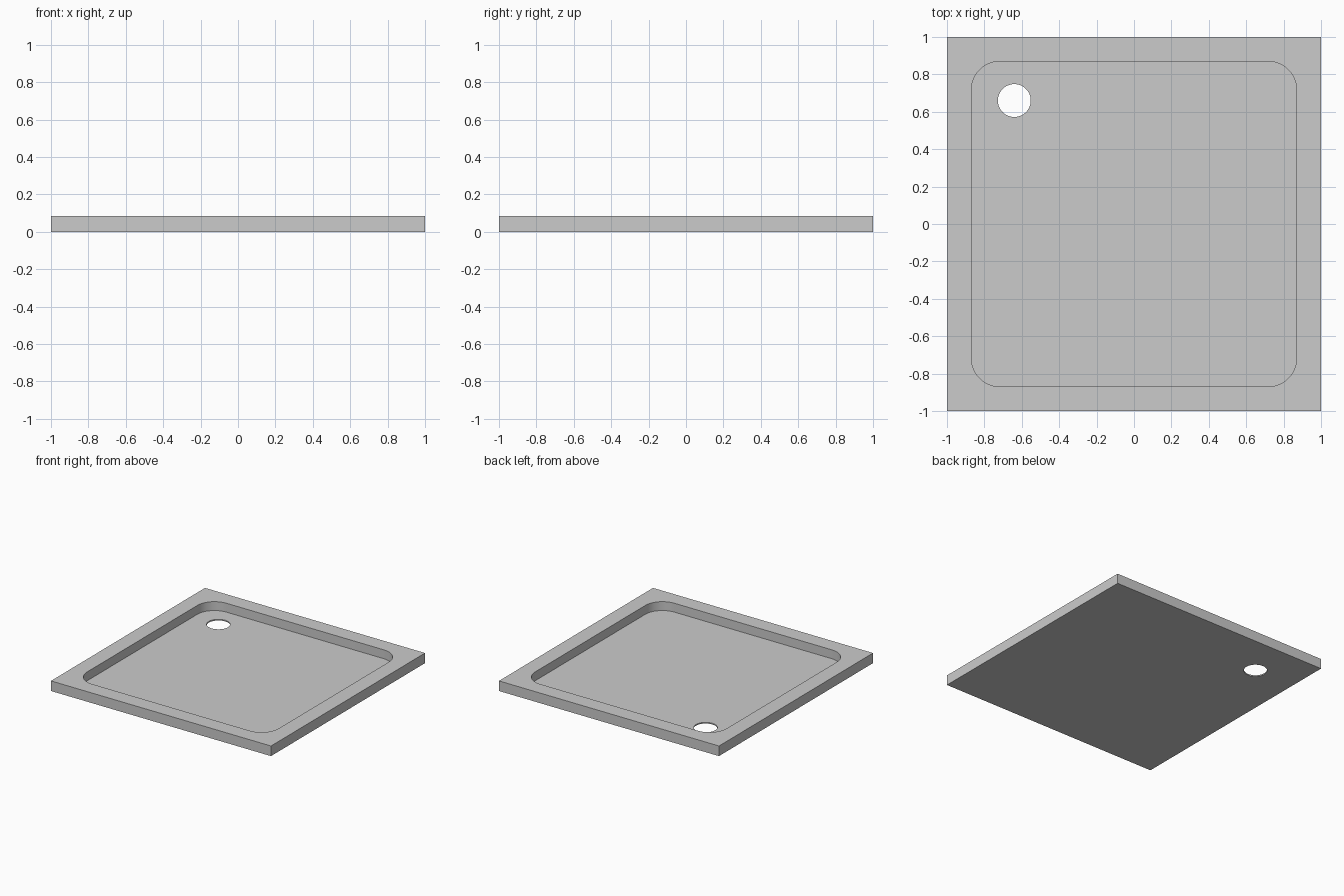
import bpy, bmesh
from math import sin, cos, pi, radians

if "Cube" in bpy.data.objects:
    bpy.data.objects.remove(bpy.data.objects["Cube"])

HEIGHT = 0.083
FLOOR = 0.01
BASIN, CORNER = 0.87, 0.155
DRAIN_X, DRAIN_Y, DRAIN_R = -0.64, 0.66, 0.088


def rounded_square(half, radius, steps=12):
    """Outline of a square with rounded corners, counter-clockwise."""
    c = half - radius
    pts = []
    for i, (sx, sy) in enumerate([(1, 1), (-1, 1), (-1, -1), (1, -1)]):
        for k in range(steps + 1):
            a = pi / 2 * (i + k / steps)
            pts.append((sx * c + radius * cos(a), sy * c + radius * sin(a)))
    return pts


def circle(cx, cy, r, n=48):
    return [(cx + r * cos(2 * pi * i / n), cy + r * sin(2 * pi * i / n)) for i in range(n)]


def prism(name, outline, z0, z1):
    """Solid made by raising a flat outline from z0 to z1."""
    bm = bmesh.new()
    base = bm.faces.new([bm.verts.new((x, y, z0)) for x, y in outline])
    top = bmesh.ops.extrude_face_region(bm, geom=[base], use_keep_orig=True)
    verts = [g for g in top["geom"] if isinstance(g, bmesh.types.BMVert)]
    bmesh.ops.translate(bm, verts=verts, vec=(0, 0, z1 - z0))
    bmesh.ops.recalc_face_normals(bm, faces=bm.faces)
    mesh = bpy.data.meshes.new(name)
    bm.to_mesh(mesh)
    bm.free()
    obj = bpy.data.objects.new(name, mesh)
    bpy.context.collection.objects.link(obj)
    return obj


# Square slab
tray = prism("shower_tray", [(-1, -1), (1, -1), (1, 1), (-1, 1)], 0, HEIGHT)

# Recessed basin and drain hole
cutters = [
    prism("basin_cutter", rounded_square(BASIN, CORNER), FLOOR, HEIGHT + 0.1),
    prism("drain_cutter", circle(DRAIN_X, DRAIN_Y, DRAIN_R), -0.1, HEIGHT + 0.1),
]
bpy.context.view_layer.objects.active = tray
for cutter in cutters:
    cutter.hide_render = True
    cut = tray.modifiers.new(cutter.name, 'BOOLEAN')
    cut.operation = 'DIFFERENCE'
    cut.solver = 'EXACT'
    cut.object = cutter
    bpy.ops.object.modifier_apply(modifier=cut.name)
    bpy.data.objects.remove(cutter)

# Smooth curved walls, sharp rims
bpy.ops.object.select_all(action='DESELECT')
tray.select_set(True)
bpy.ops.object.shade_smooth_by_angle(angle=radians(30))
